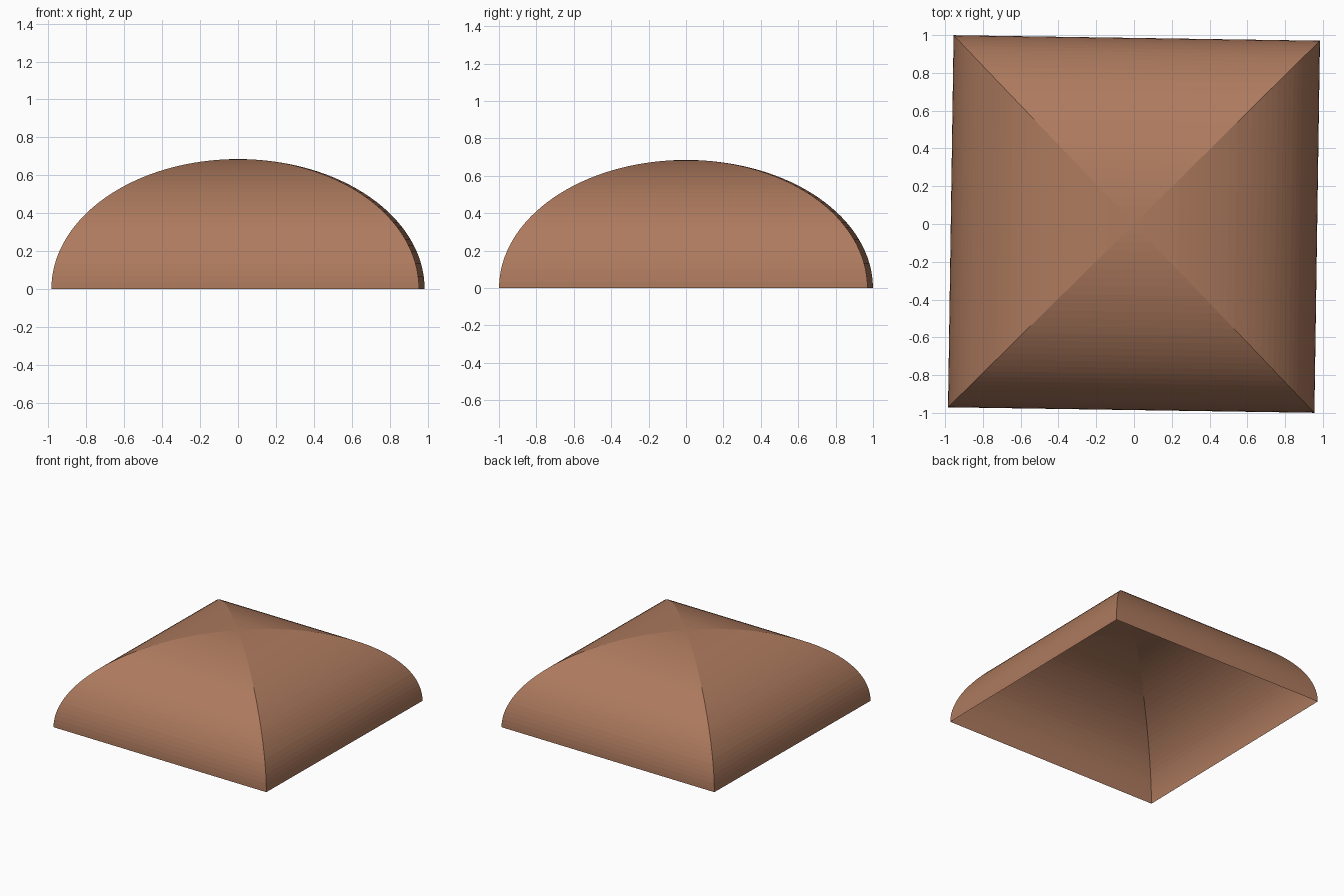
import bpy, bmesh, math

if "Cube" in bpy.data.objects:
    bpy.data.objects.remove(bpy.data.objects["Cube"])

A, B, H = 0.97, 0.985, 0.685   # half width, half depth, height
TURN = -0.0150                 # slight turn about z
STEPS = 32                     # courses from rim to crown

clay = bpy.data.materials.new("terracotta")
clay.diffuse_color = (0.42, 0.195, 0.112, 1)
clay.use_nodes = True
clay.node_tree.nodes["Principled BSDF"].inputs["Base Color"].default_value = clay.diffuse_color

# Four-sided vault: rectangular rings shrinking along an elliptical profile
bm = bmesh.new()
rings = []
for i in range(STEPS):
    t = math.pi / 2 * i / STEPS
    k, z = math.cos(t), H * math.sin(t)
    rings.append([bm.verts.new((sx * A * k, sy * B * k, z))
                  for sx, sy in ((-1, -1), (1, -1), (1, 1), (-1, 1))])
for lo, hi in zip(rings, rings[1:]):
    for j in range(4):
        n = (j + 1) % 4
        bm.faces.new((lo[j], lo[n], hi[n], hi[j]))

# Crown point
top = bm.verts.new((0, 0, H))
for j in range(4):
    bm.faces.new((rings[-1][j], rings[-1][(j + 1) % 4], top))

mesh = bpy.data.meshes.new("vault_shell")
bm.to_mesh(mesh)
bm.free()
mesh.materials.append(clay)
vault = bpy.data.objects.new("vault_shell", mesh)
vault.rotation_euler.z = TURN
bpy.context.collection.objects.link(vault)
